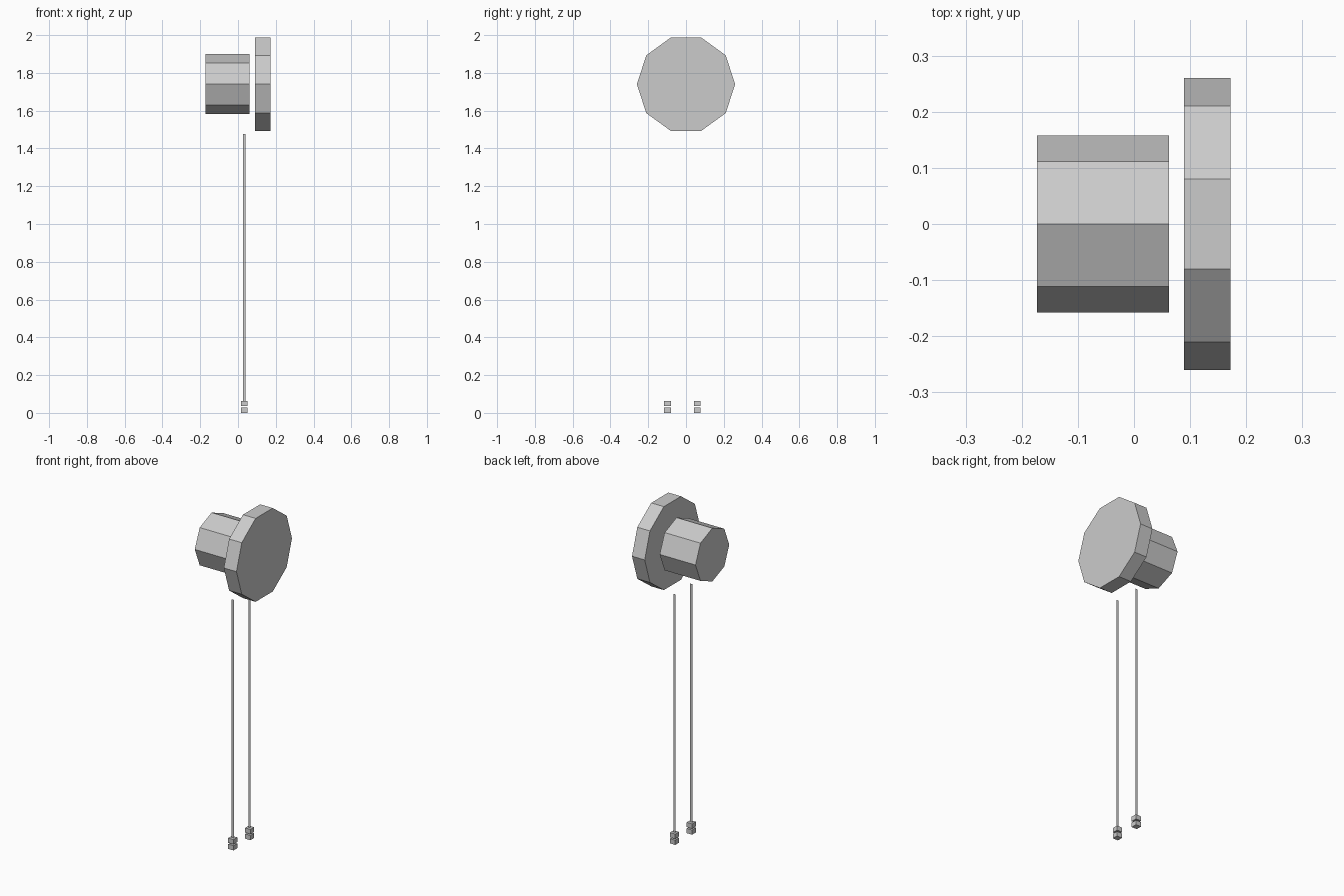
import bpy
import math

if "Cube" in bpy.data.objects:
    bpy.data.objects.remove(bpy.data.objects["Cube"])


def drum(name, sides, radius, x0, x1, z):
    # Low-poly cylinder lying along x, with a corner pointing straight up
    bpy.ops.mesh.primitive_cylinder_add(
        vertices=sides, radius=radius, depth=x1 - x0,
        location=((x0 + x1) / 2, 0, z), rotation=(0, math.pi / 2, 0))
    ob = bpy.context.object
    ob.name = name
    bpy.ops.object.transform_apply(location=False, rotation=True, scale=True)
    return ob


def block(name, centre, size):
    bpy.ops.mesh.primitive_cube_add(size=1, location=centre)
    ob = bpy.context.object
    ob.name = name
    ob.scale = size
    bpy.ops.object.transform_apply(location=False, rotation=False, scale=True)
    return ob


def ribbon(name, x, y, width, z0, z1):
    # Paper-thin vertical strip facing the front
    a, b = x - width / 2, x + width / 2
    me = bpy.data.meshes.new(name)
    me.from_pydata([(a, y, z0), (b, y, z0), (b, y, z1), (a, y, z1)], [], [(0, 1, 2, 3)])
    ob = bpy.data.objects.new(name, me)
    bpy.context.collection.objects.link(ob)
    return ob


# Wide ten-sided disc and narrower eight-sided body
drum("wide_disc", 10, 0.26, 0.089, 0.172, 1.74)
drum("body", 8, 0.158, -0.173, 0.062, 1.741)

# Two hanging cords, each ending in a pair of stacked weights
CORD_X = 0.034
for side, y in (("front", -0.098), ("back", 0.06)):
    ribbon(side + "_cord", CORD_X, y, 0.014, 0.064, 1.476)
    for level, z in (("lower", 0.014), ("upper", 0.050)):
        block(f"{side}_{level}_weight", (CORD_X, y, z), (0.035, 0.035, 0.028))
